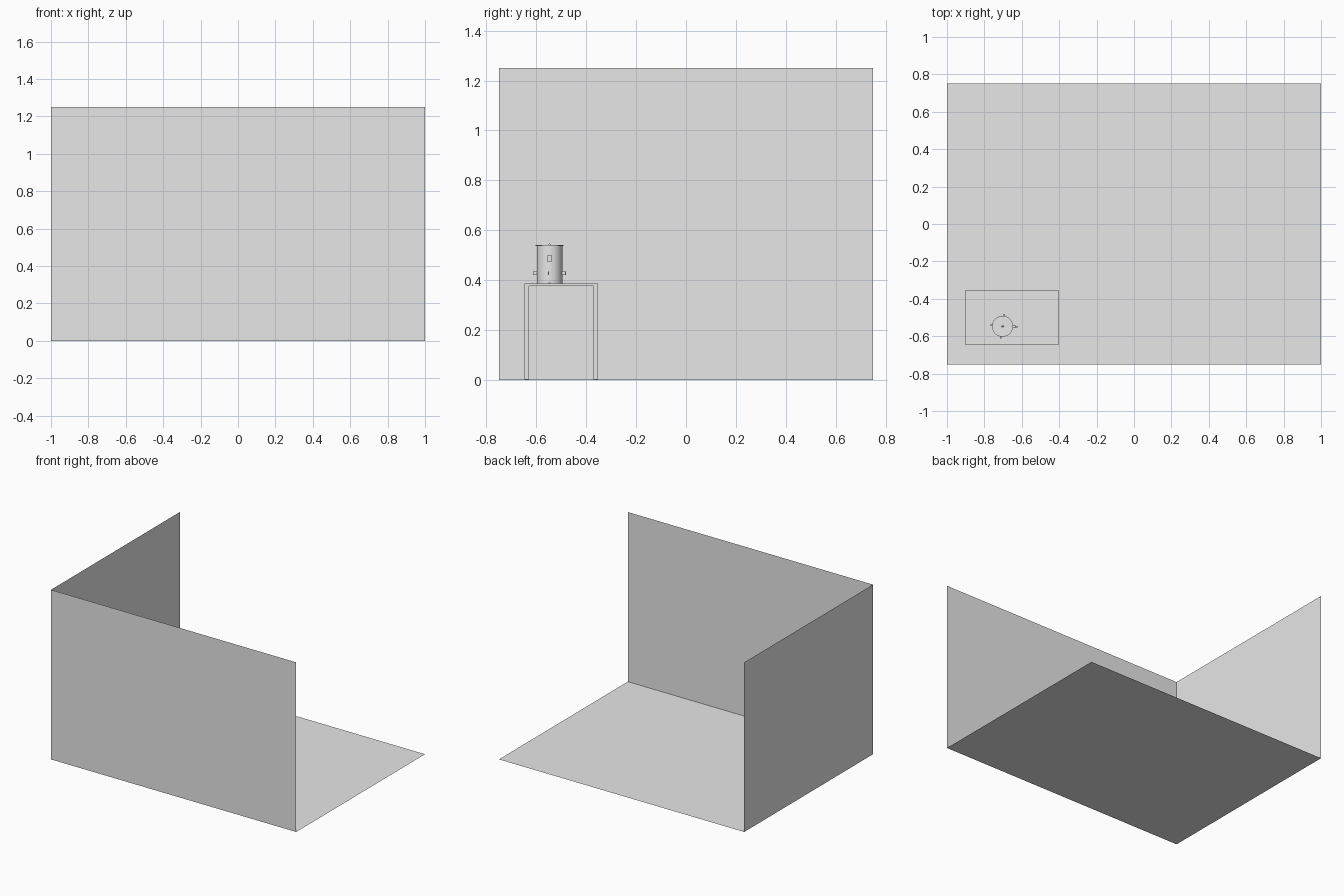
import bpy
import bmesh
from math import radians
from mathutils import Matrix, Vector

cube = bpy.data.objects.get("Cube")
if cube:
    bpy.data.objects.remove(cube, do_unlink=True)

# Single plain grey for every surface
grey = bpy.data.materials.new("plain_grey")
grey.use_nodes = True
grey.diffuse_color = (0.8, 0.8, 0.8, 1)
grey.node_tree.nodes["Principled BSDF"].inputs["Base Color"].default_value = (0.8, 0.8, 0.8, 1)


def finish(name, bm, smooth=False):
    mesh = bpy.data.meshes.new(name)
    bm.to_mesh(mesh)
    bm.free()
    mesh.materials.append(grey)
    obj = bpy.data.objects.new(name, mesh)
    bpy.context.collection.objects.link(obj)
    if smooth:
        bpy.ops.object.select_all(action="DESELECT")
        obj.select_set(True)
        bpy.context.view_layer.objects.active = obj
        bpy.ops.object.shade_smooth_by_angle(angle=radians(35))
    return obj


def sheet(name, *corners):
    bm = bmesh.new()
    bm.faces.new([bm.verts.new(c) for c in corners])
    return finish(name, bm)


def box(name, low, high, frame=Matrix()):
    low, high = Vector(low), Vector(high)
    bm = bmesh.new()
    place = Matrix.Translation((low + high) / 2) @ Matrix.Diagonal((*(high - low), 1))
    bmesh.ops.create_cube(bm, size=1, matrix=frame @ place)
    return finish(name, bm)


def drum(name, radius, bottom, top, centre, tip=None):
    bm = bmesh.new()
    bmesh.ops.create_cone(
        bm, cap_ends=True, segments=48, radius1=radius,
        radius2=radius if tip is None else tip, depth=top - bottom,
        matrix=Matrix.Translation((centre.x, centre.y, (bottom + top) / 2)))
    return finish(name, bm, smooth=True)


# Room corner: floor and two thin walls
X, Y, H = 1.0, 0.75, 1.25
sheet("floor", (-X, -Y, 0), (X, -Y, 0), (X, Y, 0), (-X, Y, 0))
sheet("front_wall", (X, -Y, 0), (-X, -Y, 0), (-X, -Y, H), (X, -Y, H))
sheet("side_wall", (-X, -Y, 0), (-X, Y, 0), (-X, Y, H), (-X, -Y, H))

# Table with four corner legs
x0, x1, y0, y1 = -0.9, -0.405, -0.648, -0.352
table_top, under, leg = 0.387, 0.376, 0.018
box("table_top", (x0, y0, under), (x1, y1, table_top))
for side, lx in (("right", x0), ("left", x1 - leg)):
    for end, ly in (("front", y0), ("back", y1 - leg)):
        box(f"{end}_{side}_leg", (lx, ly, 0.001), (lx + leg, ly + leg, under))

# Lidded pot on the table
pot = Vector((-0.703, -0.547, 0))
drum("pot_body", 0.051, table_top, 0.536, pot)
drum("pot_lid", 0.056, 0.536, 0.541, pot)
drum("lid_knob", 0.005, 0.541, 0.547, pot, tip=0.002)

# Small lugs around the pot, turned slightly
for i, name in enumerate(("back_lug", "right_lug", "front_lug")):
    turn = Matrix.Translation(pot) @ Matrix.Rotation(radians(82 + 90 * i), 4, "Z")
    box(name, (0.048, -0.004, 0.42), (0.066, 0.004, 0.434), turn)

# Handle and thin spout facing the open side of the room
at_pot = Matrix.Translation(pot)
box("pot_handle", (0.048, -0.008, 0.472), (0.07, 0.008, 0.5), at_pot)
box("pot_spout", (0.048, -0.006, 0.42), (0.084, -0.002, 0.434), at_pot)

# Small loose piece lying on the table
box("loose_piece", (0.12, -0.004, table_top), (0.138, 0.003, 0.391), at_pot)
